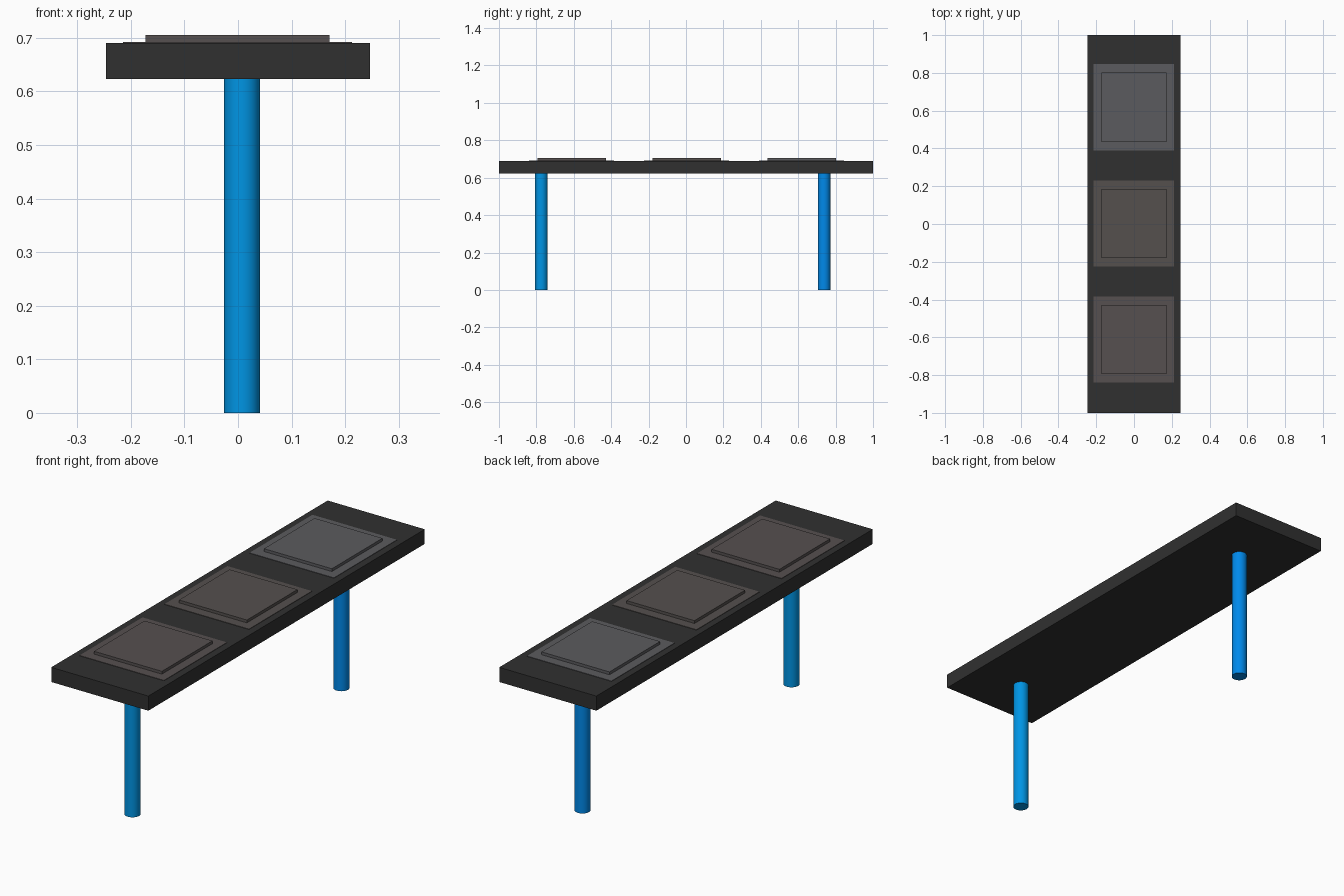
import bpy
import math

if "Cube" in bpy.data.objects:
    bpy.data.objects.remove(bpy.data.objects["Cube"])


def material(name, color):
    m = bpy.data.materials.new(name)
    m.diffuse_color = (*color, 1)
    m.use_nodes = True
    m.node_tree.nodes["Principled BSDF"].inputs["Base Color"].default_value = m.diffuse_color
    return m


def box(name, center, size, mat):
    bpy.ops.mesh.primitive_cube_add(size=1, location=center)
    ob = bpy.context.object
    ob.name = name
    ob.scale = size
    bpy.ops.object.transform_apply(location=False, rotation=False, scale=True)
    ob.data.materials.append(mat)
    return ob


def leg(name, y, mat):
    bpy.ops.mesh.primitive_cylinder_add(
        vertices=32, radius=0.0335, depth=SLAB_BOTTOM, location=(0.0075, y, SLAB_BOTTOM / 2))
    ob = bpy.context.object
    ob.name = name
    ob.data.materials.append(mat)
    bpy.ops.object.shade_smooth_by_angle(angle=math.radians(30))


SLAB_BOTTOM, SLAB_TOP = 0.623, 0.690
PAD_BASE_TOP, PAD_TOP = 0.692, 0.705

charcoal = material("charcoal", (0.03, 0.03, 0.03))
cool_grey = material("cool_grey", (0.105, 0.105, 0.112))
warm_grey = material("warm_grey", (0.09, 0.08, 0.076))
rose_grey = material("rose_grey", (0.092, 0.08, 0.08))
blue_front = material("blue_front", (0.0, 0.30, 0.78))
blue_back = material("blue_back", (0.0, 0.25, 0.82))

# Bench slab
box("seat_slab", (0, 0, (SLAB_BOTTOM + SLAB_TOP) / 2),
    (0.492, 2.0, SLAB_TOP - SLAB_BOTTOM), charcoal)

# Three stepped pads: thin wide base and narrower raised plate
for label, y, mat in (("front", -0.612, rose_grey), ("middle", 0.003, warm_grey),
                      ("back", 0.618, cool_grey)):
    box(f"{label}_pad_base", (-0.001, y, (SLAB_TOP + PAD_BASE_TOP) / 2),
        (0.428, 0.456, PAD_BASE_TOP - SLAB_TOP), mat)
    box(f"{label}_pad_plate", (-0.001, y, (PAD_BASE_TOP + PAD_TOP) / 2),
        (0.344, 0.366, PAD_TOP - PAD_BASE_TOP), mat)

# Round legs
leg("front_leg", -0.774, blue_front)
leg("back_leg", 0.738, blue_back)
